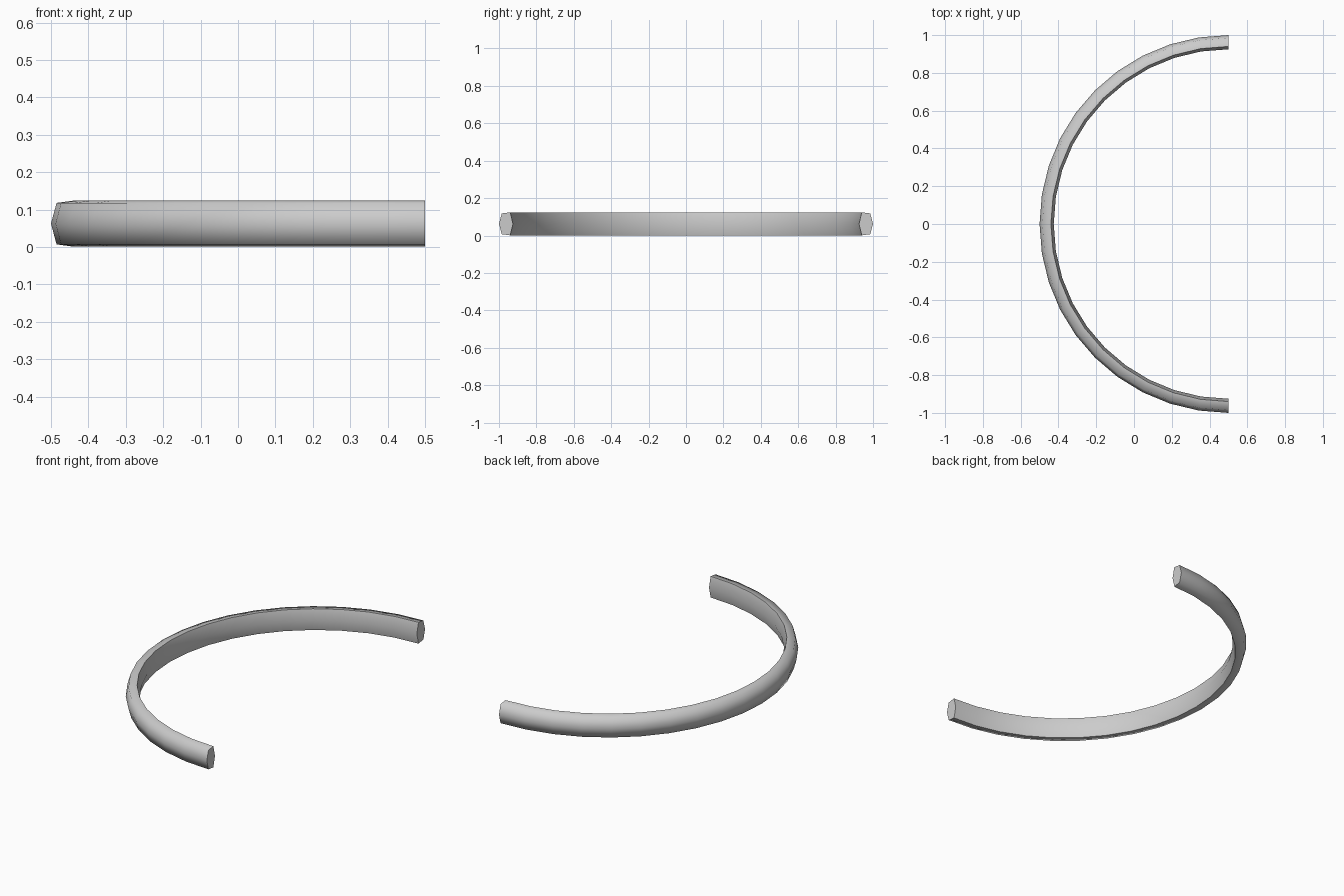
import bpy, bmesh, math

if "Cube" in bpy.data.objects:
    bpy.data.objects.remove(bpy.data.objects["Cube"])

# half ring: hexagonal section (radius, height) swept through 180 degrees
SECTION = [(1.0, 0.0625), (0.985, 0.118), (0.94, 0.124),
           (0.925, 0.0625), (0.94, 0.001), (0.985, 0.007)]
STEPS = 20
CENTRE_X = 0.5

bm = bmesh.new()
rings = []
for i in range(STEPS + 1):
    a = math.pi / 2 + math.pi * i / STEPS
    rings.append([bm.verts.new((CENTRE_X + r * math.cos(a), r * math.sin(a), z))
                  for r, z in SECTION])

# side walls
n = len(SECTION)
for p, q in zip(rings, rings[1:]):
    for j in range(n):
        k = (j + 1) % n
        bm.faces.new((p[j], p[k], q[k], q[j]))

# flat end caps
bm.faces.new(rings[0])
bm.faces.new(rings[-1])
bmesh.ops.recalc_face_normals(bm, faces=bm.faces)

mesh = bpy.data.meshes.new("half_ring")
bm.to_mesh(mesh)
bm.free()
obj = bpy.data.objects.new("half_ring", mesh)
bpy.context.collection.objects.link(obj)

# smooth sides, crisp end caps
bpy.context.view_layer.objects.active = obj
obj.select_set(True)
bpy.ops.object.shade_smooth_by_angle(angle=math.radians(80))
